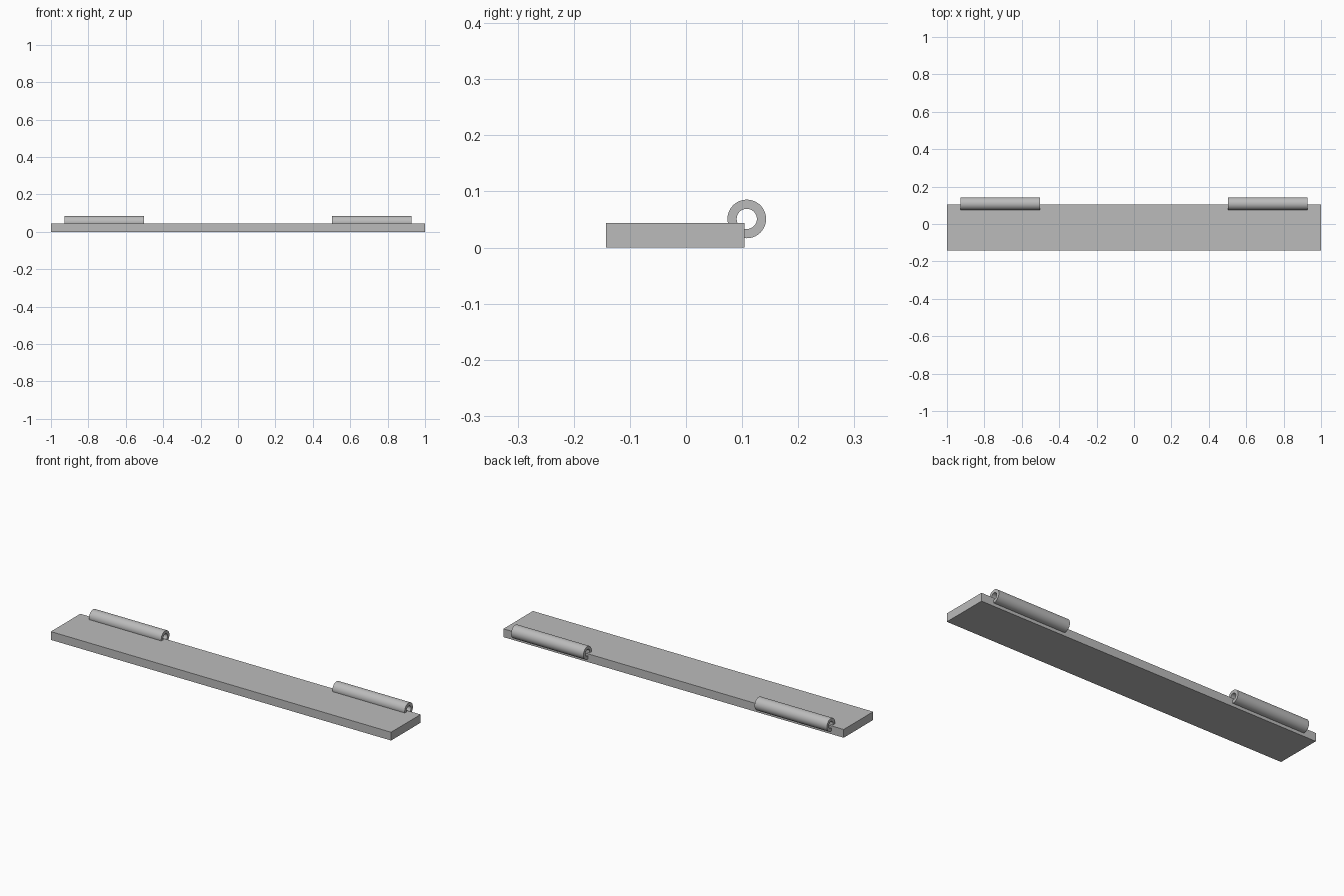
import bpy, bmesh
from math import cos, sin, radians

default = bpy.data.objects.get("Cube")
if default:
    bpy.data.objects.remove(default, do_unlink=True)

# Single plain grey
grey = bpy.data.materials.new("plain_grey")
grey.use_nodes = True
colour = (0.5, 0.5, 0.5, 1)
grey.diffuse_color = colour
grey.node_tree.nodes["Principled BSDF"].inputs["Base Color"].default_value = colour


def extrude_profile(name, profile, x0, x1):
    """Extrude a closed (y, z) outline along x."""
    bm = bmesh.new()
    a, b = ([bm.verts.new((x, y, z)) for y, z in profile] for x in (x0, x1))
    bm.faces.new(a)
    bm.faces.new(b[::-1])
    n = len(profile)
    for i in range(n):
        j = (i + 1) % n
        bm.faces.new((a[i], b[i], b[j], a[j]))
    bmesh.ops.recalc_face_normals(bm, faces=bm.faces)
    mesh = bpy.data.meshes.new(name)
    bm.to_mesh(mesh)
    bm.free()
    mesh.materials.append(grey)
    obj = bpy.data.objects.new(name, mesh)
    bpy.context.collection.objects.link(obj)
    return obj


# Flat hinge leaf
FRONT, BACK, TOP = -0.143, 0.1045, 0.044
extrude_profile("hinge_leaf", [(FRONT, 0), (BACK, 0), (BACK, TOP), (FRONT, TOP)], -1, 1)

# Curled knuckles: open ring whose two ends sink into the leaf
CY, CZ, OUTER, INNER = 0.1083, 0.051, 0.0344, 0.018
STEPS = 48
angles = [radians(210 - 320 * i / STEPS) for i in range(STEPS + 1)]
arc = lambda r, seq: [(CY + r * cos(t), CZ + r * sin(t)) for t in seq]
ring = arc(OUTER, angles) + arc(INNER, angles[::-1])

for side, sign in (("left", 1), ("right", -1)):
    knuckle = extrude_profile(side + "_knuckle", ring, sign * 0.503, sign * 0.928)
    bpy.ops.object.select_all(action="DESELECT")
    knuckle.select_set(True)
    bpy.context.view_layer.objects.active = knuckle
    bpy.ops.object.shade_smooth_by_angle(angle=radians(30))
